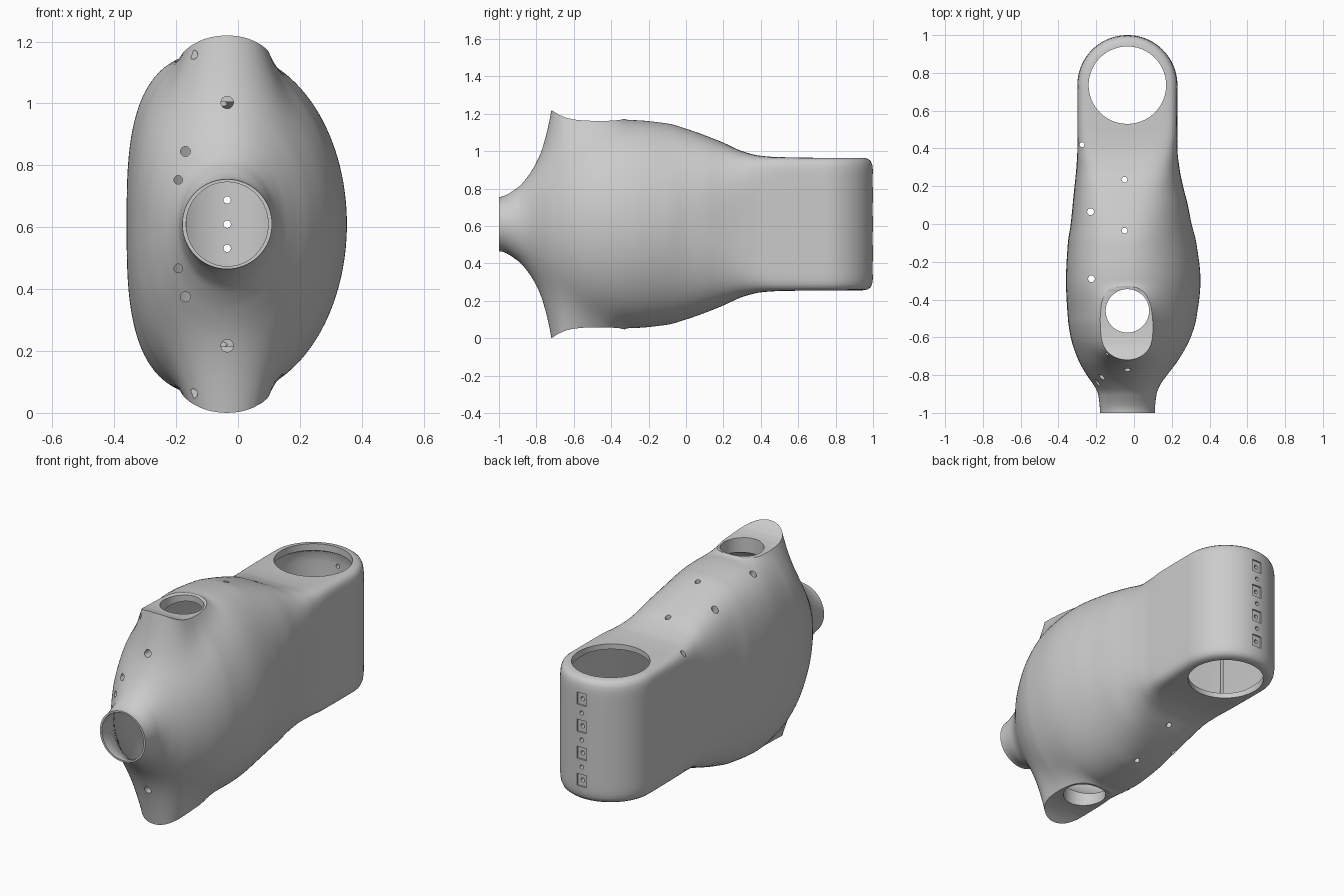
import bpy, bmesh, math
from mathutils import Vector, Matrix

if "Cube" in bpy.data.objects:
    bpy.data.objects.remove(bpy.data.objects["Cube"])

CX, CZ = -0.035, 0.61       # axis of the housing
END_Y = 0.735               # axis of the rounded rear end

# Cross-sections: y, left width, right width, half height, left/right roundness, boss flare
ROWS = [
    (-1.0, .145, .145, .145, 2, 2, .217),
    (-.9, .155, .155, .195, 2, 2, .217),
    (-.85, .18, .175, .245, 2.1, 2, .217),
    (-.8, .215, .21, .305, 2.2, 2, .217),
    (-.72, .26, .27, .39, 2.4, 2, .217),
    (-.6, .30, .335, .485, 2.6, 2, .10),
    (-.5, .315, .365, .53, 2.7, 2, .05),
    (-.3, .325, .387, .556, 3, 2, 0),
    (-.1, .315, .365, .538, 3, 2, 0),
    (0, .30, .34, .51, 3.2, 2.2, 0),
    (.1, .29, .32, .475, 3.5, 2.5, 0),
    (.2, .28, .295, .435, 4, 3, 0),
    (.3, .27, .275, .39, 5.5, 4.5, 0),
    (.4, .265, .265, .365, 9, 8, 0),
    (.5, .265, .265, .358, 12, 12, 0),
    (END_Y, .265, .265, .355, 14, 14, 0),
]


def smooth(y, col):
    """Monotone cubic through one column of ROWS."""
    n = len(ROWS)
    y = min(max(y, ROWS[0][0]), ROWS[-1][0])
    i = max(j for j in range(n - 1) if ROWS[j][0] <= y + 1e-9)

    def sec(j):
        return (ROWS[j + 1][col] - ROWS[j][col]) / (ROWS[j + 1][0] - ROWS[j][0])

    def slope(j):
        if j == 0 or j == n - 1:
            return 0.0
        a, b = sec(j - 1), sec(j)
        return 0.0 if a * b <= 0 else 2 * a * b / (a + b)
    w = ROWS[i + 1][0] - ROWS[i][0]
    t = (y - ROWS[i][0]) / w
    return ((2*t**3 - 3*t*t + 1) * ROWS[i][col] + (t**3 - 2*t*t + t) * w * slope(i)
            + (3*t*t - 2*t**3) * ROWS[i + 1][col] + (t**3 - t*t) * w * slope(i + 1))


def section(y, count, inset_w, inset_h, flare):
    wl, wr, h, nl, nr, k = (smooth(y, c) for c in range(1, 7))
    pts = []
    for i in range(count):
        a = 2 * math.pi * i / count
        c, s = math.cos(a), math.sin(a)
        n, w = (nr, wr) if c > 0 else (nl, wl)
        r = (abs(c) ** n + abs(s) ** n) ** (-1 / n)
        u, v = (w - inset_w) * c * r, (h - inset_h) * s * r
        if flare:
            d2 = u * u + min(y + .575, 0) ** 2
            v += min(4.74 * k * math.exp(-d2 / .0135), .3) * s
        pts.append((0.0 if abs(c) < 1e-6 else u, v))
    return pts


def loft(name, count, steps, turn, start, inset=None, flare=False):
    """Sections along y, then the last one swung round the rear axis."""
    rings = []
    ys = [-1 + (END_Y + 1) * i / steps for i in range(steps + 1)]
    for y in ys:
        tw = inset(y) if inset else 0
        pts = section(y, count, tw, min(tw, .03), flare)
        yy = start if y == -1 else y
        rings.append([(CX + u, yy, CZ + v) for u, v in pts])
    for i in range(1, turn + 1):
        a = math.pi / 2 * i / turn
        rings.append([(CX + u * math.cos(a), END_Y + abs(u) * math.sin(a), CZ + v) for u, v in pts])
    bm = bmesh.new()
    vs = [[bm.verts.new(p) for p in r] for r in rings]
    for a, b in zip(vs, vs[1:]):
        for i in range(count):
            j = (i + 1) % count
            bm.faces.new((a[i], a[j], b[j], b[i]))
    bm.faces.new(vs[0])
    bmesh.ops.remove_doubles(bm, verts=bm.verts, dist=1e-5)
    return finish(name, bm)


def finish(name, bm):
    bmesh.ops.recalc_face_normals(bm, faces=bm.faces)
    me = bpy.data.meshes.new(name)
    bm.to_mesh(me)
    bm.free()
    ob = bpy.data.objects.new(name, me)
    bpy.context.collection.objects.link(ob)
    return ob


def add_cyl(bm, centre, r, depth, axis, seg=24):
    rot = Matrix.Rotation(math.pi / 2, 4, 'X') if axis == 'Y' else Matrix()
    bmesh.ops.create_cone(bm, cap_ends=True, segments=seg, radius1=r, radius2=r, depth=depth,
                          matrix=Matrix.Translation(centre) @ rot)


def cut(ob, cutter):
    cutter.hide_render = True
    m = ob.modifiers.new("cut", 'BOOLEAN')
    m.operation, m.solver, m.object = 'DIFFERENCE', 'EXACT', cutter
    bpy.context.view_layer.objects.active = ob
    bpy.ops.object.modifier_apply(modifier=m.name)
    bpy.data.objects.remove(cutter)


# Outer housing
shell = loft("arm_housing", 144, 140, 28, -1.0, flare=True)

# Trim the top and bottom bosses to a concave rim with a pointed front lip
rim = [(-.80, .65), (-.72, .61), (-.68, .585), (-.64, .568), (-.60, .559), (-.55, .554), (-.5, .552),
       (-.42, .552), (-.36, .556), (-.25, .58), (-.25, 1.2), (-.80, 1.2)]
bm = bmesh.new()
for sign in (1, -1):
    f = bm.faces.new([bm.verts.new((CX - .3, y, CZ + sign * z)) for y, z in rim])
    res = bmesh.ops.extrude_face_region(bm, geom=[f])
    bmesh.ops.translate(bm, vec=Vector((.6, 0, 0)),
                        verts=[e for e in res["geom"] if isinstance(e, bmesh.types.BMVert)])
cut(shell, finish("rim_cutter", bm))


# Hollow interior, open at the front tube
def wall(y):
    return min(.03, .012 + .06 * (y + 1)) + (.01 * max(0, (y - .4) / .335))


cut(shell, loft("cavity_cutter", 96, 60, 20, -1.05, inset=wall))

# Large round openings and small screw holes running vertically
bm = bmesh.new()
add_cyl(bm, (CX, END_Y, CZ), .205, 2, 'Z', 96)
add_cyl(bm, (CX, -.46, CZ), .115, 2, 'Z', 64)
for x, y, r in [(-.05, .235, .015), (-.05, -.035, .015), (-.23, .065, .018),
                (-.225, -.29, .018), (-.275, .42, .013)]:
    add_cyl(bm, (x, y, CZ), r, 2, 'Z')
# Screw holes in the front shoulder, mirrored top and bottom
for x, dz, r in [(CX, .393, .02), (-.17, .235, .016), (-.193, .143, .014), (-.145, .548, .015)]:
    for s in (1, -1):
        add_cyl(bm, (x, -.81, CZ + s * dz), r, .26, 'Y')
# Row of pin holes down the back
for i in range(-3, 4):
    add_cyl(bm, (CX, 1.0, CZ + i * .078), .012, .12, 'Y', 16)
cut(shell, finish("hole_cutter", bm))

# Shallow rectangular recesses around alternate pin holes
bm = bmesh.new()
for i in (-3, -1, 1, 3):
    bmesh.ops.create_cube(bm, size=1, matrix=Matrix.Translation((CX, 1.0, CZ + i * .078))
                          @ Matrix.Diagonal((.06, .02, .07, 1)))
cut(shell, finish("recess_cutter", bm))

# Smooth shading with crisp rims
bpy.ops.object.select_all(action='DESELECT')
shell.select_set(True)
bpy.context.view_layer.objects.active = shell
bpy.ops.object.shade_smooth_by_angle(angle=math.radians(30))
